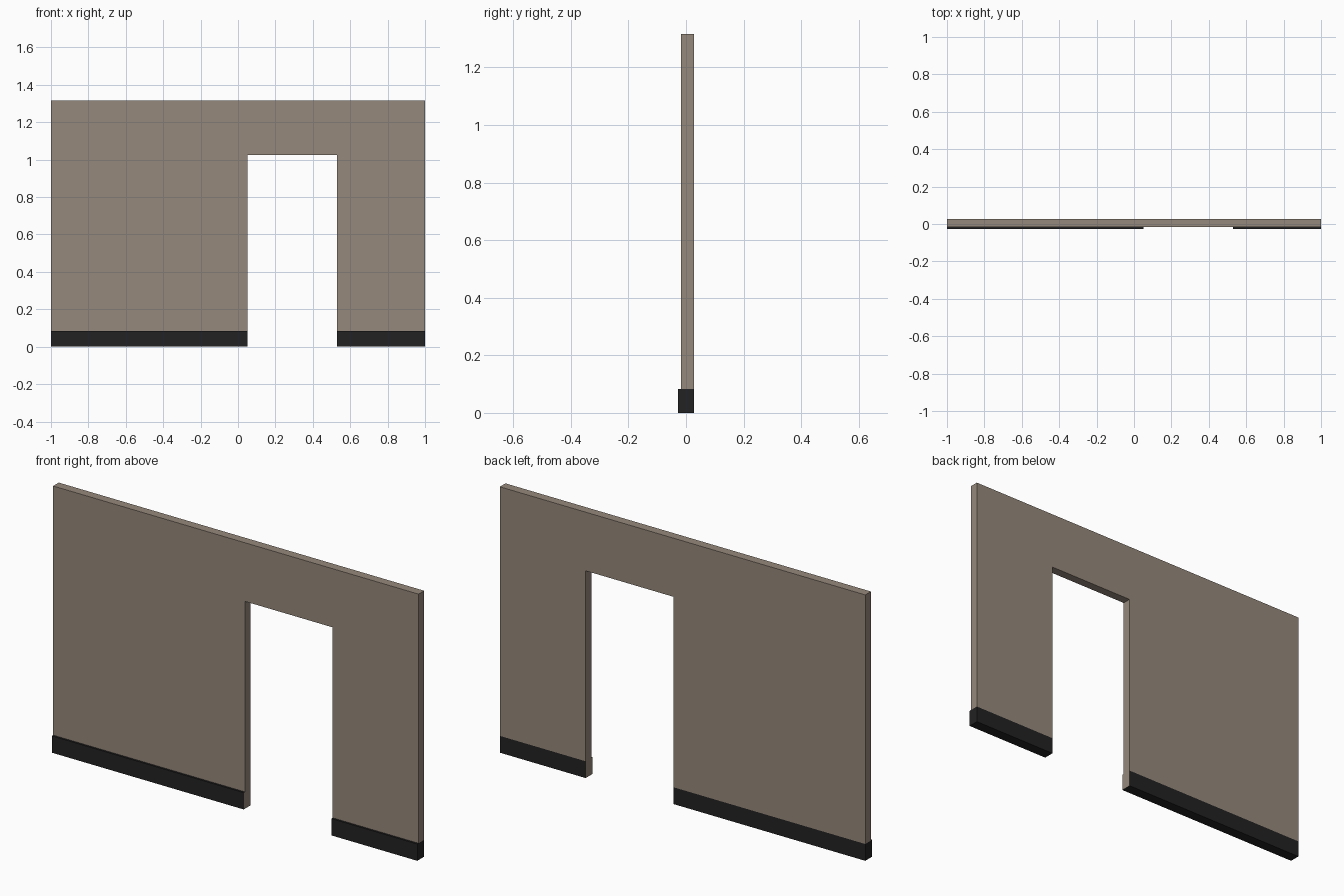
import bpy, bmesh

if "Cube" in bpy.data.objects:
    bpy.data.objects.remove(bpy.data.objects["Cube"])

# Main dimensions
X0, X1 = -1.0, 1.0            # wall ends
D0, D1 = 0.05, 0.53           # doorway sides
TOP, DOOR, BASE = 1.315, 1.025, 0.083
BACK, FRONT, BASE_FRONT = 0.027, -0.017, -0.027


def material(name, rgb):
    m = bpy.data.materials.new(name)
    m.diffuse_color = (*rgb, 1.0)
    m.use_nodes = True
    m.node_tree.nodes["Principled BSDF"].inputs["Base Color"].default_value = m.diffuse_color
    return m


wall_paint = material("warm taupe", (0.305, 0.247, 0.198))
base_paint = material("charcoal", (0.016, 0.016, 0.017))


def extrude_profile(name, points, y_front, mats):
    """Extrude an x-z outline from y_front to the back of the wall."""
    bm = bmesh.new()
    face = bm.faces.new([bm.verts.new((x, y_front, z)) for x, z in points])
    out = bmesh.ops.extrude_face_region(bm, geom=[face])
    verts = [v for v in out["geom"] if isinstance(v, bmesh.types.BMVert)]
    bmesh.ops.translate(bm, verts=verts, vec=(0, BACK - y_front, 0))
    bmesh.ops.recalc_face_normals(bm, faces=bm.faces)
    mesh = bpy.data.meshes.new(name)
    bm.to_mesh(mesh)
    bm.free()
    for m in mats:
        mesh.materials.append(m)
    obj = bpy.data.objects.new(name, mesh)
    bpy.context.collection.objects.link(obj)
    return obj


# Wall panel with the doorway notched out, resting on the skirting
extrude_profile("wall_panel",
                [(X0, BASE), (D0, BASE), (D0, DOOR), (D1, DOOR),
                 (D1, BASE), (X1, BASE), (X1, TOP), (X0, TOP)],
                FRONT, [wall_paint])

# Skirting on both sides of the doorway; the ends facing the doorway are wall coloured
for name, a, b in (("left_skirting", X0, D0), ("right_skirting", D1, X1)):
    skirting = extrude_profile(name, [(a, 0), (b, 0), (b, BASE), (a, BASE)],
                               BASE_FRONT, [base_paint, wall_paint])
    for p in skirting.data.polygons:
        if abs(p.normal.x) > 0.9 and abs(p.center.x) < 0.9:
            p.material_index = 1
